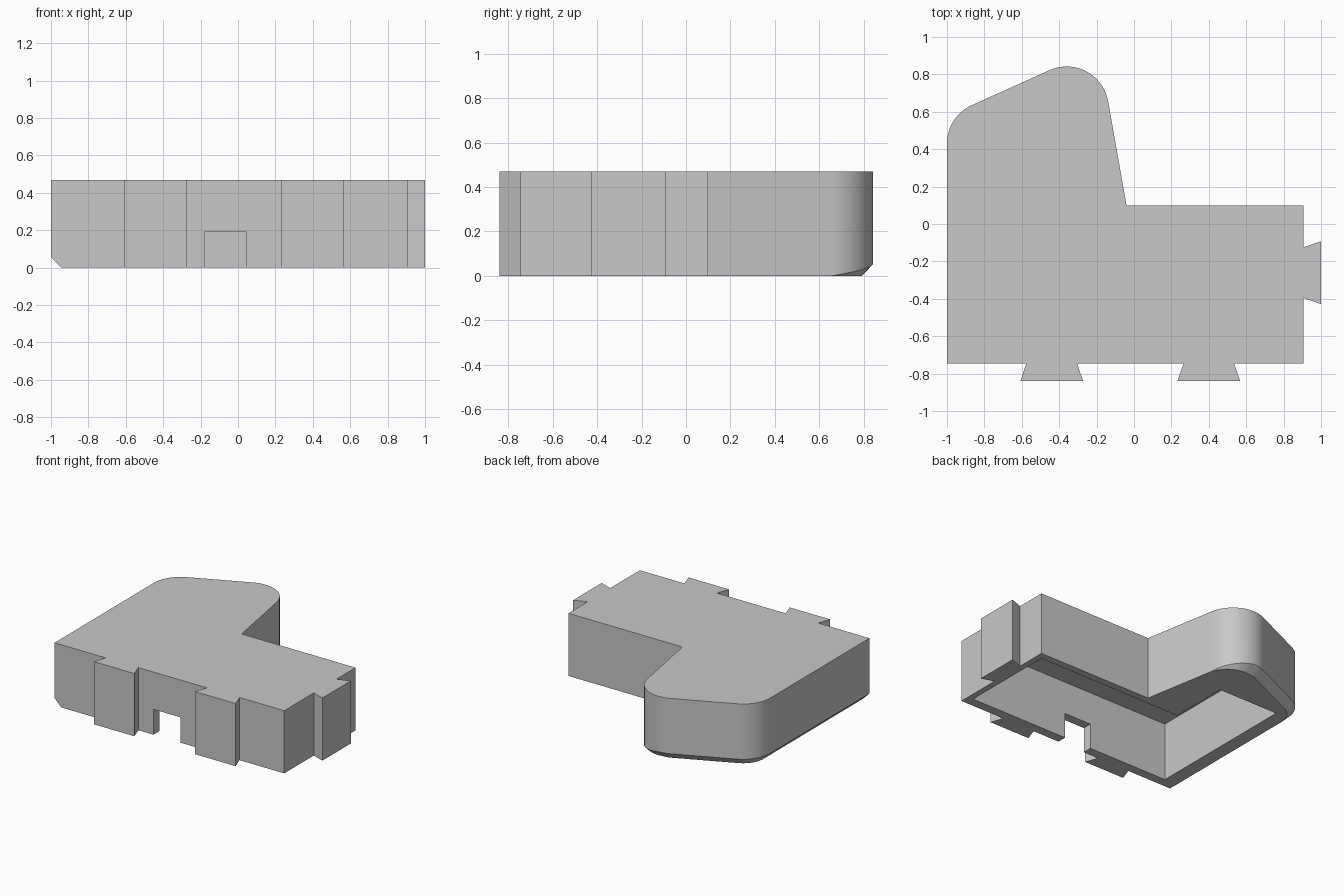
import bpy, bmesh, math
from mathutils import Vector

cube = bpy.data.objects.get("Cube")
if cube:
    bpy.data.objects.remove(cube, do_unlink=True)

HEIGHT = 0.47
CHAMFER = 0.055
RADIUS = 0.225
FRONT, RIGHT = -0.745, 0.905

grey = bpy.data.materials.new("light_grey")
grey.use_nodes = True
grey.diffuse_color = (0.58, 0.58, 0.58, 1)
grey.node_tree.nodes["Principled BSDF"].inputs["Base Color"].default_value = (0.58, 0.58, 0.58, 1)


def make_object(name, bm):
    bmesh.ops.recalc_face_normals(bm, faces=bm.faces[:])
    mesh = bpy.data.meshes.new(name)
    bm.to_mesh(mesh)
    bm.free()
    mesh.materials.append(grey)
    obj = bpy.data.objects.new(name, mesh)
    bpy.context.collection.objects.link(obj)
    return obj


def prism(name, outline, z0, z1):
    bm = bmesh.new()
    face = bm.faces.new([bm.verts.new((x, y, z0)) for x, y in outline])
    side = bmesh.ops.extrude_face_region(bm, geom=[face])["geom"]
    for v in side:
        if isinstance(v, bmesh.types.BMVert):
            v.co.z = z1
    return make_object(name, bm)


def dovetail(center, root):
    """Four (along, out) points of a flared tab, root to root."""
    half, flare, depth = 0.135, 0.033, 0.095
    return [(center - half, root), (center - half - flare, root + depth),
            (center + half + flare, root + depth), (center + half, root)]


# Outline points, each with the inward shift of its lower edge
outline = []


def add(x, y, shift=(0, 0)):
    outline.append((Vector((x, y)), Vector(shift)))


def corner(cx, cy, start, end, steps, fade):
    for i in range(steps + 1):
        a = math.radians(start + (end - start) * i / steps)
        n = Vector((math.cos(a), math.sin(a)))
        k = min(1, (math.degrees(a) - start) / (90 - start)) if fade else 1
        add(*(Vector((cx, cy)) + n * RADIUS), -n * CHAMFER * k)


add(-1, FRONT, (CHAMFER, 0))
for c in (-0.44, 0.4):                      # front tabs
    for along, out in dovetail(c, -FRONT):
        add(along, -out)
add(RIGHT, FRONT)
for along, out in dovetail(-0.26, RIGHT):   # right tab
    add(out, along)
add(RIGHT, 0.1)
add(-0.04, 0.1)
corner(-0.36, 0.617, 9.8, 114.9, 32, True)
corner(-1 + RADIUS, 0.43, 114.9, 180, 20, False)

# Solid body: chamfered lower ring, full ring, top ring
bm = bmesh.new()
rings = [[bm.verts.new((*(p + s), 0)) for p, s in outline],
         [bm.verts.new((*p, s.length)) for p, s in outline],
         [bm.verts.new((*p, HEIGHT)) for p, s in outline]]
count = len(outline)
for low, high in zip(rings, rings[1:]):
    for i in range(count):
        j = (i + 1) % count
        bm.faces.new((low[i], low[j], high[j], high[i]))
bm.faces.new(rings[0])
bm.faces.new(rings[2])
bmesh.ops.remove_doubles(bm, verts=bm.verts[:], dist=0.0005)
body = make_object("tile_body", bm)

# Hollow underside and the slot through the front wall
hollow = prism("hollow_cutter", [(-0.84, -0.675), (0.86, -0.675), (0.86, 0.045),
                                 (-0.345, 0.045), (-0.345, 0.5), (-0.84, 0.5)], -0.1, 0.435)
slot = prism("slot_cutter", [(-0.18, -0.95), (0.045, -0.95), (0.045, -0.6), (-0.18, -0.6)], -0.1, 0.19)
bpy.context.view_layer.objects.active = body
body.select_set(True)
for cutter in (hollow, slot):
    cutter.hide_render = True
    mod = body.modifiers.new(cutter.name, 'BOOLEAN')
    mod.operation = 'DIFFERENCE'
    mod.solver = 'EXACT'
    mod.object = cutter
    bpy.ops.object.modifier_apply(modifier=mod.name)
    bpy.data.objects.remove(cutter, do_unlink=True)

bpy.ops.object.select_all(action='DESELECT')
body.select_set(True)
bpy.ops.object.shade_smooth_by_angle(angle=math.radians(25))
